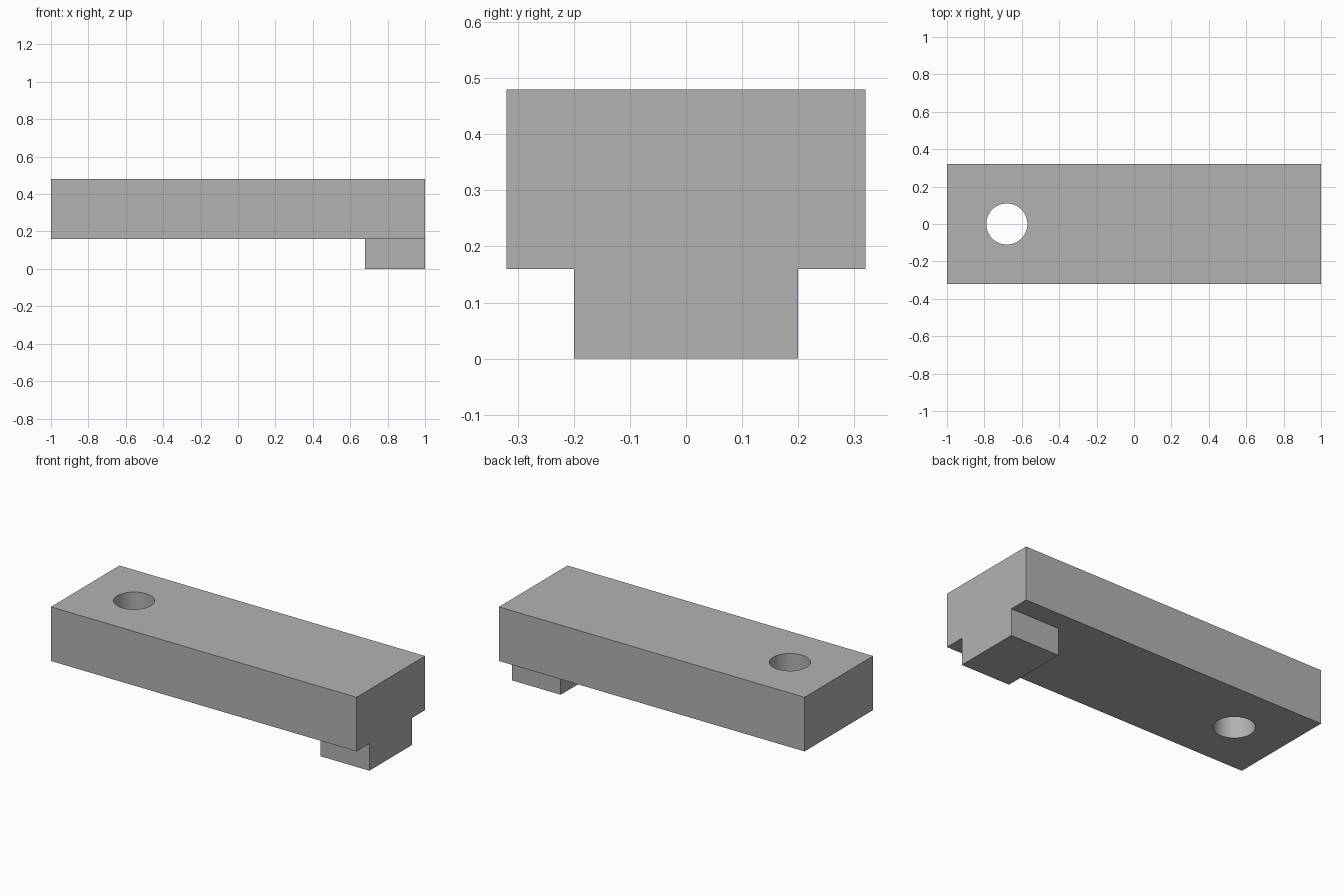
import bpy
import math

cube = bpy.data.objects.get("Cube")
if cube:
    bpy.data.objects.remove(cube, do_unlink=True)

# Single plain grey finish
grey = bpy.data.materials.new("plain_grey")
grey.use_nodes = True
colour = (0.45, 0.45, 0.45, 1)
grey.diffuse_color = colour
grey.node_tree.nodes["Principled BSDF"].inputs["Base Color"].default_value = colour


def box(name, low, high):
    centre = [(a + b) / 2 for a, b in zip(low, high)]
    bpy.ops.mesh.primitive_cube_add(size=1, location=centre)
    obj = bpy.context.object
    obj.name = name
    obj.scale = [b - a for a, b in zip(low, high)]
    bpy.ops.object.transform_apply(location=True, rotation=False, scale=True)
    obj.data.materials.append(grey)
    return obj


def combine(target, tool, operation):
    """Apply a boolean to the target and remove the tool."""
    mod = target.modifiers.new(operation.lower(), 'BOOLEAN')
    mod.operation = operation
    mod.solver = 'EXACT'
    mod.object = tool
    bpy.context.view_layer.objects.active = target
    bpy.ops.object.modifier_apply(modifier=mod.name)
    bpy.data.objects.remove(tool, do_unlink=True)


# Long rectangular bar with a narrower tab under its left end
bar = box("latch_bar", (-1, -0.32, 0.16), (1, 0.32, 0.48))
tab = box("end_tab", (0.68, -0.2, 0), (1, 0.2, 0.3))
combine(bar, tab, 'UNION')

# Round pivot hole straight through the other end
bpy.ops.mesh.primitive_cylinder_add(vertices=64, radius=0.11, depth=1,
                                    location=(-0.68, 0, 0.32))
hole = bpy.context.object
hole.name = "pivot_hole_cutter"
hole.hide_render = True
hole.data.materials.append(grey)
combine(bar, hole, 'DIFFERENCE')

# Smooth hole wall, crisp edges everywhere else
bpy.ops.object.select_all(action='DESELECT')
bar.select_set(True)
bpy.context.view_layer.objects.active = bar
bpy.ops.object.shade_smooth_by_angle(angle=math.radians(30))
